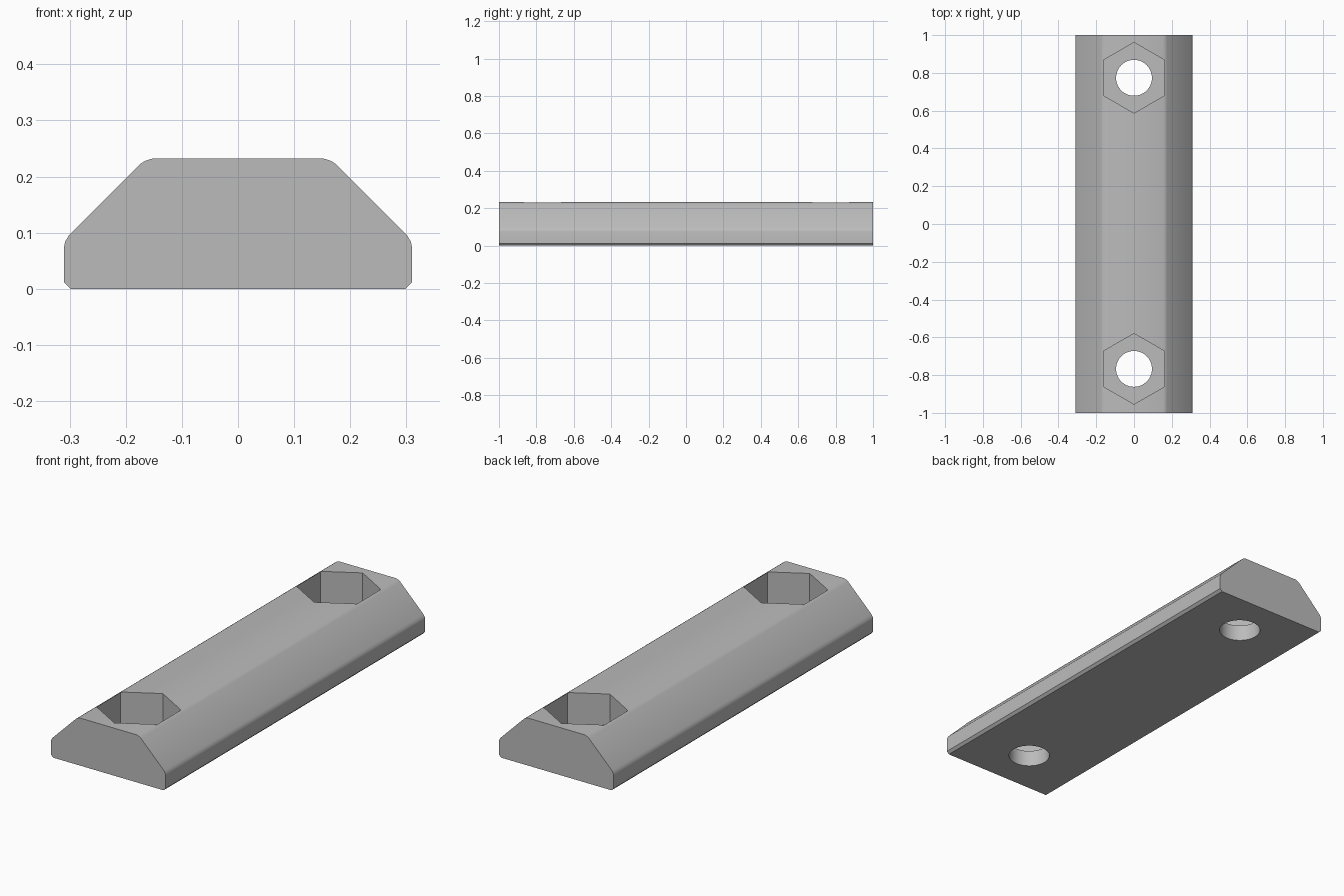
import bpy, bmesh, math

if "Cube" in bpy.data.objects:
    bpy.data.objects.remove(bpy.data.objects["Cube"], do_unlink=True)

grey = bpy.data.materials.new("plain grey")
grey.use_nodes = True
colour = (0.5, 0.5, 0.5, 1)
grey.diffuse_color = colour
grey.node_tree.nodes["Principled BSDF"].inputs["Base Color"].default_value = colour

HOLE_CENTRES = (0.774, -0.767)
POCKET_FLOOR = 0.08


def make_object(name, bm):
    mesh = bpy.data.meshes.new(name)
    bmesh.ops.recalc_face_normals(bm, faces=bm.faces)
    bm.to_mesh(mesh)
    bm.free()
    obj = bpy.data.objects.new(name, mesh)
    bpy.context.collection.objects.link(obj)
    mesh.materials.append(grey)
    return obj


def cutter(name, sides, radius, y, bottom, top, turn=0):
    """Upright prism used to cut a hole or pocket."""
    bm = bmesh.new()
    ring = [bm.verts.new((radius * math.cos(turn + math.tau * i / sides),
                          y + radius * math.sin(turn + math.tau * i / sides), bottom))
            for i in range(sides)]
    base = bm.faces.new(ring)
    new = bmesh.ops.extrude_face_region(bm, geom=[base])["geom"]
    bmesh.ops.translate(bm, vec=(0, 0, top - bottom),
                        verts=[v for v in new if isinstance(v, bmesh.types.BMVert)])
    obj = make_object(name, bm)
    obj.hide_render = True
    return obj


# Bar: symmetric chamfered section extruded along y
half = [(0.298, 0), (0.31, 0.012), (0.31, 0.075), (0.308, 0.084), (0.301, 0.096),
        (0.176, 0.221), (0.166, 0.228), (0.153, 0.232)]
section = half + [(-x, z) for x, z in reversed(half)]
bm = bmesh.new()
end = bm.faces.new([bm.verts.new((x, -1, z)) for x, z in section])
new = bmesh.ops.extrude_face_region(bm, geom=[end])["geom"]
bmesh.ops.translate(bm, vec=(0, 2, 0),
                    verts=[v for v in new if isinstance(v, bmesh.types.BMVert)])
bar = make_object("mounting_bar", bm)

# Round through holes and hexagonal nut pockets
cutters = []
for label, y in zip(("back", "front"), HOLE_CENTRES):
    cutters.append(cutter(label + "_hole_cutter", 48, 0.095, y, -0.1, 0.15))
    cutters.append(cutter(label + "_pocket_cutter", 6, 0.187, y, POCKET_FLOOR, 0.4, math.pi / 2))
for tool in cutters:
    mod = bar.modifiers.new(tool.name, "BOOLEAN")
    mod.operation = "DIFFERENCE"
    mod.solver = "EXACT"
    mod.object = tool

# Apply the cuts and remove the cutters
bpy.ops.object.select_all(action="DESELECT")
bpy.context.view_layer.objects.active = bar
bar.select_set(True)
for mod in list(bar.modifiers):
    bpy.ops.object.modifier_apply(modifier=mod.name)
for tool in cutters:
    bpy.data.objects.remove(tool, do_unlink=True)

# Soft fillets, crisp pocket and end edges
bpy.ops.object.shade_smooth_by_angle(angle=math.radians(32))
